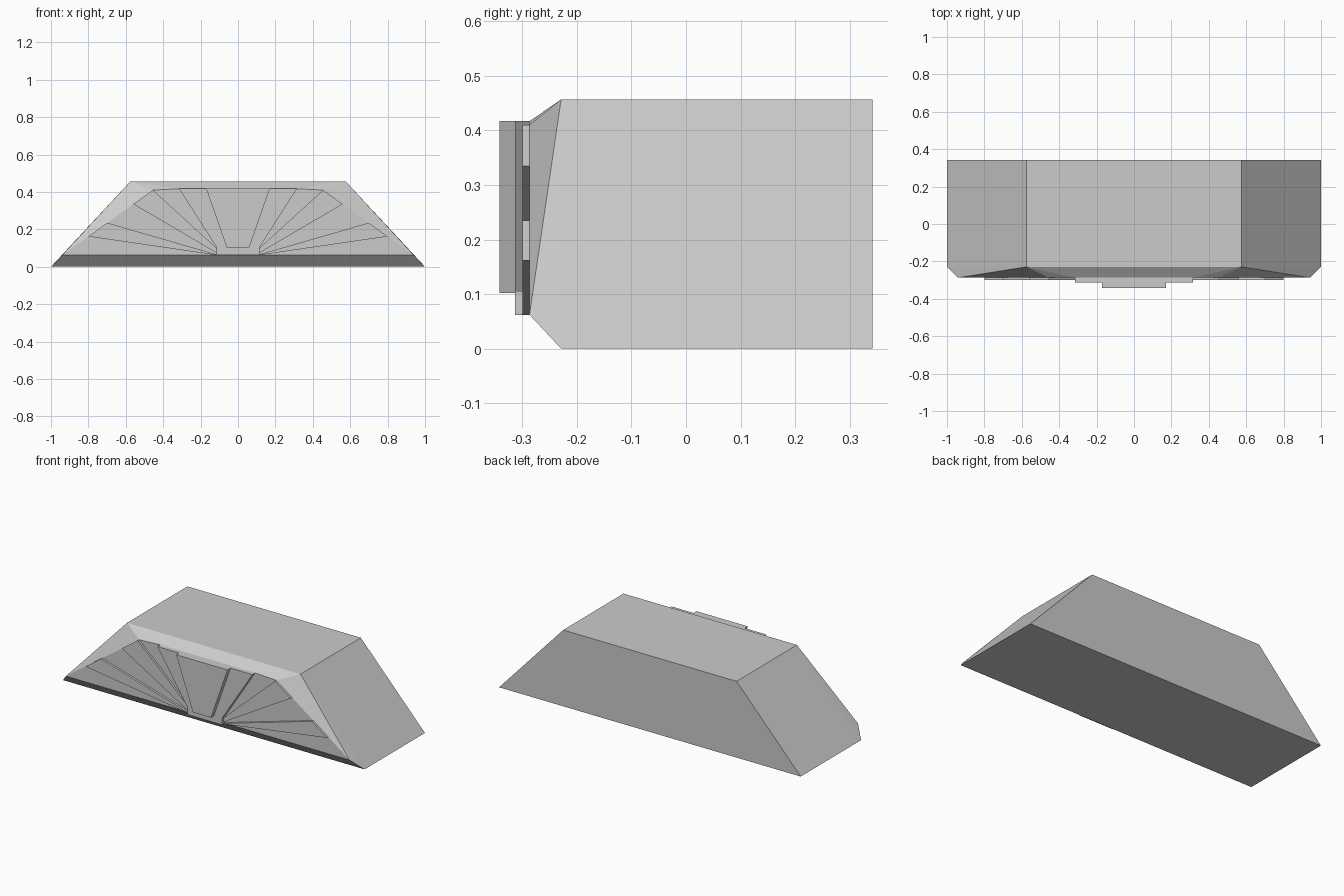
import bpy
import bmesh

cube = bpy.data.objects.get("Cube")
if cube:
    bpy.data.objects.remove(cube, do_unlink=True)

# One plain stone colour
stone = bpy.data.materials.new("stone_grey")
stone.use_nodes = True
colour = (0.6, 0.6, 0.6, 1)
stone.diffuse_color = colour
stone.node_tree.nodes["Principled BSDF"].inputs["Base Color"].default_value = colour

BACK, RIM, FACE = 0.342, -0.229, -0.287


def finish(name, bm):
    bmesh.ops.recalc_face_normals(bm, faces=bm.faces)
    mesh = bpy.data.meshes.new(name)
    bm.to_mesh(mesh)
    bm.free()
    mesh.materials.append(stone)
    obj = bpy.data.objects.new(name, mesh)
    bpy.context.collection.objects.link(obj)


def mirrored(half):
    """Complete an outline from its +x half, listed bottom to top."""
    return half + [(-x, z) for x, z in reversed(half)]


def ring(bm, outline, y):
    return [bm.verts.new((x, y, z)) for x, z in outline]


def plate(name, outline, y_back, y_front):
    bm = bmesh.new()
    back, front = ring(bm, outline, y_back), ring(bm, outline, y_front)
    bm.faces.new(back)
    bm.faces.new(front)
    for i in range(len(outline)):
        j = (i + 1) % len(outline)
        bm.faces.new((back[i], back[j], front[j], front[i]))
    finish(name, bm)


# Trapezoid block with a chamfered front
bm = bmesh.new()
trapezoid = mirrored([(1, 0), (0.575, 0.457)])
back, rim = ring(bm, trapezoid, BACK), ring(bm, trapezoid, RIM)
face = ring(bm, mirrored([(0.94, 0.062), (0.455, 0.41), (0.315, 0.417)]), FACE)
bm.faces.new(back)
bm.faces.new(face)
for i in range(4):
    j = (i + 1) % 4
    bm.faces.new((back[i], back[j], rim[j], rim[i]))
bm.faces.new((rim[0], rim[3], face[5], face[0]))      # bottom chamfer
bm.faces.new((rim[1], rim[2], face[3], face[2]))      # top chamfer
for low, top, a, b, c in ((0, 1, 0, 1, 2), (3, 2, 5, 4, 3)):   # side chamfers
    bm.faces.new((rim[low], rim[top], face[a]))
    bm.faces.new((face[a], rim[top], face[b]))
    bm.faces.new((face[b], rim[top], face[c]))
finish("block_body", bm)

# Raised keystone in two steps
plate("keystone_base", mirrored([(0.115, 0.062), (0.115, 0.104), (0.315, 0.417)]), FACE, -0.314)
plate("keystone_front", mirrored([(0.06, 0.102), (0.17, 0.417)]), -0.314, -0.342)

# Radiating wedges either side of the keystone
wedges = {
    "upper_ray": [(0.115, 0.074), (0.56, 0.335), (0.455, 0.41), (0.115, 0.1)],
    "lower_ray": [(0.115, 0.062), (0.80, 0.162), (0.70, 0.235), (0.115, 0.066)],
}
for name, outline in wedges.items():
    for side, sign in (("left", 1), ("right", -1)):
        plate(f"{name}_{side}", [(sign * x, z) for x, z in outline], FACE, -0.3)
